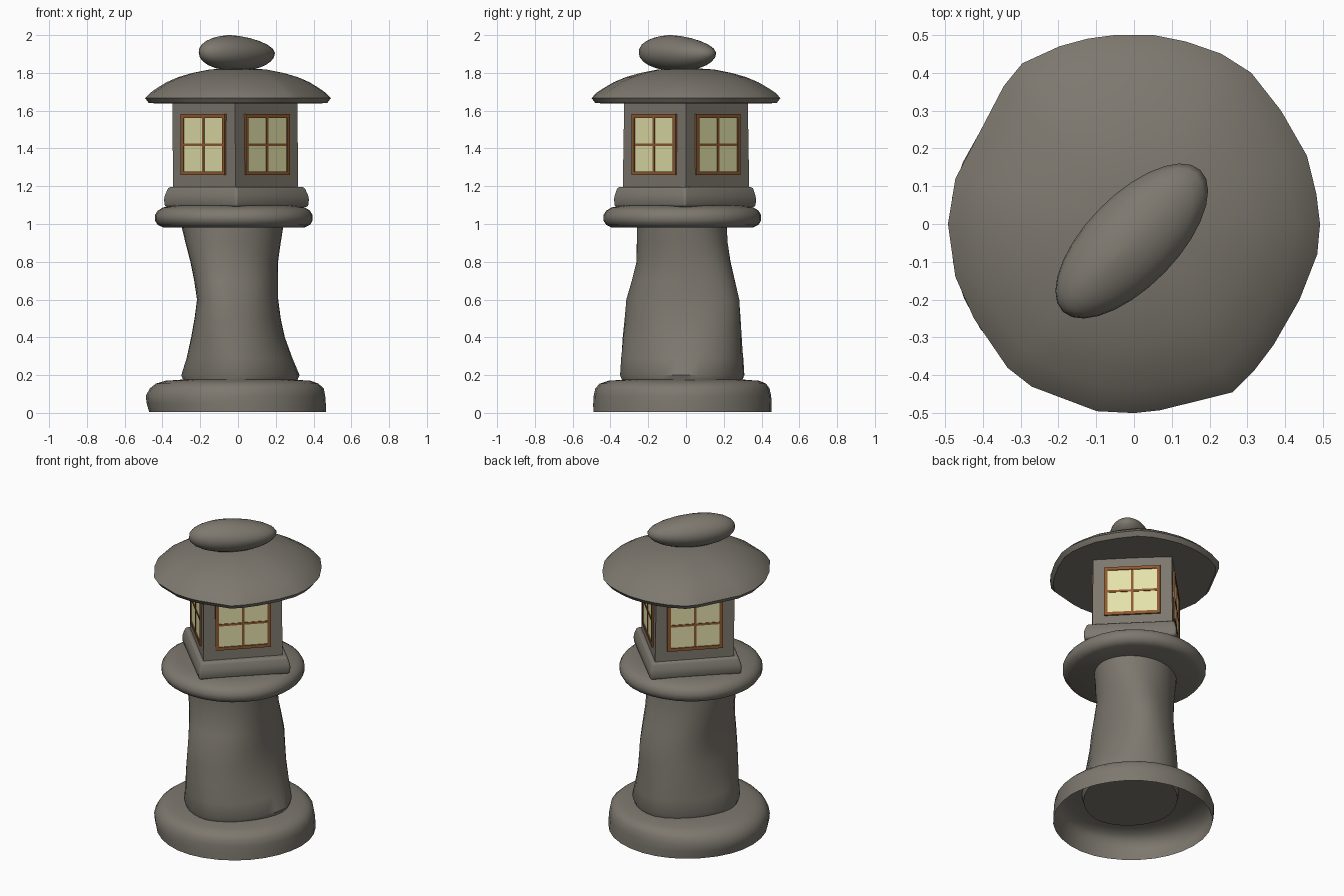
import bpy, bmesh, math
from mathutils import Matrix


def material(name, rgb):
    m = bpy.data.materials.new(name)
    m.diffuse_color = (*rgb, 1)
    return m


STONE = material("weathered stone", (0.205, 0.188, 0.158))
WOOD = material("brown wood", (0.27, 0.10, 0.03))
PANE = material("pale yellow pane", (0.77, 0.75, 0.40))


def finish(bm, name, mat, angle=40):
    bmesh.ops.recalc_face_normals(bm, faces=bm.faces)
    me = bpy.data.meshes.new(name)
    bm.to_mesh(me)
    bm.free()
    me.materials.append(mat)
    ob = bpy.data.objects.new(name, me)
    bpy.context.collection.objects.link(ob)
    for p in me.polygons:
        p.use_smooth = True
    me.set_sharp_from_angle(angle=math.radians(angle))
    return ob


def circle(n, power=2.0):
    """Unit circle; squarer when power is above 2, more diamond-like below."""
    pts = []
    for i in range(n):
        a = 2 * math.pi * i / n
        c, s = math.cos(a), math.sin(a)
        r = (abs(c) ** power + abs(s) ** power) ** (-1 / power)
        pts.append((r * c, r * s))
    return pts


def loft(name, rings, outline, wobble=0.0, bevel=0.0, bottom=True, angle=40):
    """Skin rings of (z, cx, cy, rx, ry, skew[, power]); skew leans the ring along the diagonal."""
    bm = bmesh.new()
    loops = []
    n = len(outline)
    for z, cx, cy, rx, ry, skew, *power in rings:
        k = skew / rx
        ry2 = math.sqrt(ry * ry - k * k)
        loop = []
        for u, v in (circle(n, power[0]) if power else outline):
            a = math.atan2(v, u)
            w = 1 + wobble * (math.sin(3 * a + 4 * z) + 0.6 * math.sin(7 * a + 1 - 9 * z))
            loop.append(bm.verts.new((cx + rx * u * w, cy + (k * u + ry2 * v) * w, z)))
        loops.append(loop)
    for a, b in zip(loops, loops[1:]):
        for i in range(n):
            j = (i + 1) % n
            bm.faces.new((a[i], a[j], b[j], b[i]))
    if bottom:
        bm.faces.new(loops[0][::-1])
    bm.faces.new(loops[-1])
    if bevel:
        bmesh.ops.bevel(bm, geom=bm.edges[:], offset=bevel, segments=3, profile=0.5, affect='EDGES')
    return finish(bm, name, STONE, angle)


# Base stone: an open-bottomed shell
loft("base_stone", [
    (0.004, -0.003, -0.017, 0.468, 0.472, 0), (0.05, -0.010, -0.017, 0.474, 0.472, 0),
    (0.09, -0.014, -0.017, 0.475, 0.470, 0), (0.13, -0.007, -0.017, 0.460, 0.461, 0),
    (0.155, -0.005, -0.015, 0.430, 0.440, 0), (0.170, 0, -0.01, 0.385, 0.40, 0),
    (0.178, 0, -0.01, 0.27, 0.29, 0)], circle(32, 1.97), wobble=0.003, bottom=False)

# Leaning, waisted column: diamond-like at the foot, squarer at the waist
loft("column", [
    (0.14, 0.010, -0.02, 0.292, 0.31, 0.008, 1.8), (0.175, 0.012, -0.02, 0.303, 0.32, 0.008, 1.75),
    (0.20, 0.013, -0.02, 0.313, 0.33, 0.008, 1.75), (0.29, 0.008, -0.02, 0.28, 0.325, 0.009, 1.9),
    (0.40, 0, -0.02, 0.248, 0.314, 0.010, 2.15), (0.50, -0.002, -0.018, 0.228, 0.304, 0.011, 2.35),
    (0.60, -0.002, -0.017, 0.215, 0.295, 0.011, 2.5), (0.70, -0.01, -0.014, 0.222, 0.270, 0.010, 2.4),
    (0.80, -0.02, -0.013, 0.232, 0.247, 0.009, 2.25), (0.90, -0.026, -0.02, 0.252, 0.241, 0.007, 2.05),
    (1.0, -0.03, -0.022, 0.272, 0.238, 0.006, 1.9)], circle(32))

# Round platform
loft("round_platform", [
    (0.982, -0.02, -0.02, 0.375, 0.375, 0), (0.996, -0.02, -0.02, 0.404, 0.404, 0),
    (1.02, -0.021, -0.021, 0.418, 0.418, 0), (1.045, -0.021, -0.021, 0.418, 0.418, 0),
    (1.07, -0.02, -0.02, 0.404, 0.404, 0), (1.088, -0.02, -0.02, 0.375, 0.375, 0),
    (1.098, -0.02, -0.02, 0.31, 0.31, 0)], circle(32, 2.04), wobble=0.003)

# Square sill under the lamp house, corners on the axes
loft("square_sill", [
    (1.09, -0.008, -0.005, 0.386, 0.379, 0), (1.14, -0.008, -0.005, 0.391, 0.383, 0),
    (1.196, -0.008, -0.005, 0.366, 0.364, 0)], circle(4), bevel=0.014, angle=50)

# Lamp house
loft("lamp_house", [
    (1.17, -0.013, 0, 0.332, 0.335, 0), (1.66, -0.016, 0, 0.330, 0.327, 0)], circle(4), angle=30)

# Roof with an irregular chipped rim
RIM = [(1, 0), (.98, .16), (.93, .36), (.79, .6), (.63, .8), (.47, .9), (.28, .965), (.1, 1),
       (-.1, 1), (-.25, .98), (-.4, .94), (-.6, .85), (-.7, .73), (-.79, .56), (-.96, .24),
       (-1, 0), (-.96, -.28), (-.86, -.5), (-.68, -.76), (-.55, -.86), (-.2, -.99), (0, -1),
       (.14, -.985), (.53, -.89), (.65, -.77), (.75, -.64), (.89, -.4), (.985, -.16)]
loft("roof", [
    (1.645, 0, 0, 0.20, 0.20, 0), (1.639, 0, 0, 0.44, 0.445, 0),
    (1.640, 0, 0, 0.472, 0.48, 0), (1.667, 0, 0, 0.492, 0.50, 0),
    (1.695, 0, 0, 0.464, 0.473, 0), (1.72, 0, 0, 0.428, 0.435, 0), (1.75, 0, 0, 0.379, 0.384, 0),
    (1.777, 0, 0, 0.318, 0.32, 0), (1.800, 0, 0, 0.24, 0.24, 0), (1.818, 0, 0, 0.15, 0.15, 0),
    (1.824, 0, 0, 0.06, 0.06, 0)], RIM, angle=45)

# Cap stone: a long pebble lying on the diagonal, its top leaning to one end
cap = []
for i in range(13):
    t = -math.pi / 2 + math.pi * (i + 0.4) / 12.8
    s = math.sin(t)
    c = math.cos(t) ** (1.2 if s > 0 else 0.95)
    lean = -0.006 - 0.04 * max(s, 0) ** 1.5
    cap.append((1.905 + 0.095 * s, lean, lean - 0.039, 0.202 * c, 0.205 * c, 0.0268 * c * c))
loft("cap_stone", cap, circle(28), angle=60)


# Windows, one on each wall
def bars(boxes, m, name, mat):
    bm = bmesh.new()
    for x, z, w, h, y0, y1 in boxes:
        t = Matrix.Translation((x, (y0 + y1) / 2, z)) @ Matrix.Diagonal((w, y1 - y0, h, 1))
        bmesh.ops.create_cube(bm, size=1, matrix=m @ t)
    finish(bm, name, mat, 30)


W, H, B, ZC = 0.33, 0.323, 0.020, 1.420
D = 0.2335
names = ["front_right", "back_right", "back_left", "front_left"]
for i, side in enumerate(names):
    m = Matrix.Translation((-0.014, 0, ZC)) @ Matrix.Rotation(math.radians(45 + 90 * i), 4, 'Z')
    frame = []
    for s in (-1, 1):
        frame.append((s * (W - B) / 2, 0, B, H, -D - 0.011, -D + 0.005))
        frame.append((0, s * (H - B) / 2, W - 2 * B, B, -D - 0.011, -D + 0.005))
    frame.append((0, 0, 0.015, H - 2 * B, -D - 0.009, -D))
    frame.append((0, 0, W - 2 * B, 0.014, -D - 0.0085, -D))
    bars(frame, m, side + "_window_frame", WOOD)
    bars([(0, 0, W - B, H - B, -D - 0.005, -D + 0.002)], m, side + "_window_pane", PANE)
